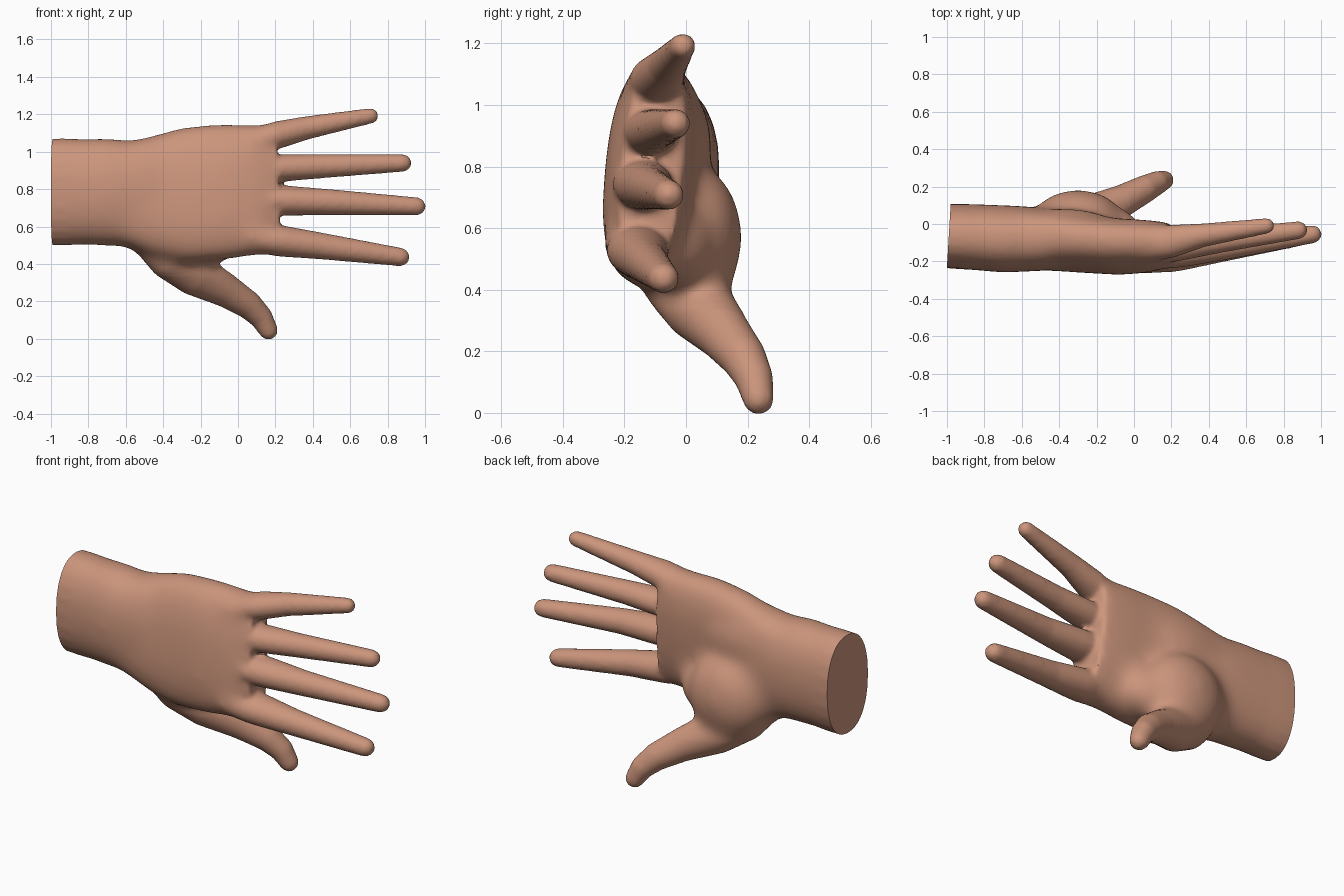
import bpy, bmesh, math
from mathutils import Vector

if "Cube" in bpy.data.objects:
    bpy.data.objects.remove(bpy.data.objects["Cube"])

skin = bpy.data.materials.new("skin")
skin.diffuse_color = (0.60, 0.30, 0.20, 1)
skin.use_nodes = True
skin.node_tree.nodes["Principled BSDF"].inputs["Base Color"].default_value = skin.diffuse_color

bm = bmesh.new()
SEG = 24


def loft(stations, power=2.0, shear=0.0, tip=False):
    """Closed tube through stations (x, y, z, depth radius, side radius)."""
    pts = [Vector(s[:3]) for s in stations]
    radii = [(s[3], s[4]) for s in stations]
    tans = [(pts[min(i + 1, len(pts) - 1)] - pts[max(i - 1, 0)]).normalized()
            for i in range(len(pts))]
    if tip:                                   # rounded end
        p, t, (a, b) = pts[-1], tans[-1], radii[-1]
        for ang in (0.4, 0.8, 1.15, 1.45):
            pts.append(p + t * b * math.sin(ang))
            radii.append((a * math.cos(ang), b * math.cos(ang)))
            tans.append(t)
    rings = []
    for p, t, (rd, rs) in zip(pts, tans, radii):
        side = t.cross(Vector((0, 1, 0))).normalized()
        depth = side.cross(t).normalized()
        ring = []
        for k in range(SEG):
            c, s = math.cos(math.tau * k / SEG), math.sin(math.tau * k / SEG)
            c = math.copysign(abs(c) ** (2 / power), c)
            s = math.copysign(abs(s) ** (2 / power), s)
            v = p + depth * rd * c + side * rs * s
            v.y += shear * (v.z - p.z)
            ring.append(bm.verts.new(v))
        rings.append(ring)
    for r0, r1 in zip(rings, rings[1:]):
        for k in range(SEG):
            j = (k + 1) % SEG
            bm.faces.new((r0[k], r0[j], r1[j], r1[k]))
    bm.faces.new(rings[0][::-1])
    bm.faces.new(rings[-1])


def mound(center, radii):
    """Fleshy ellipsoid pad."""
    res = bmesh.ops.create_uvsphere(bm, u_segments=24, v_segments=16, radius=1)
    for v in res["verts"]:
        v.co = Vector(center) + Vector([a * b for a, b in zip(v.co, radii)])


# forearm stump, wrist and palm
loft([(-1.08, -0.06, 0.785, 0.17, 0.285), (-0.85, -0.07, 0.785, 0.177, 0.287),
      (-0.70, -0.08, 0.785, 0.182, 0.292), (-0.60, -0.08, 0.777, 0.178, 0.285)
      , (-0.45, -0.085, 0.770, 0.165, 0.32)], power=2.25)
loft([(-0.64, -0.08, 0.777, 0.16, 0.26), (-0.45, -0.09, 0.768, 0.155, 0.325),
      (-0.28, -0.105, 0.770, 0.15, 0.365), (-0.08, -0.122, 0.787, 0.145, 0.367),
      (0.08, -0.118, 0.795, 0.135, 0.355), (0.21, -0.105, 0.80, 0.105, 0.335)],
     power=2.5, shear=0.09)
# thumb pad and heel of the palm
mound((-0.30, 0.03, 0.57), (0.24, 0.155, 0.235))
mound((-0.14, -0.03, 0.55), (0.18, 0.125, 0.15))
mound((-0.42, -0.02, 0.66), (0.25, 0.125, 0.22))
mound((-0.38, -0.03, 0.88), (0.30, 0.115, 0.17))

# fingers: base, middle and tip points with base / tip radii
for base, mid, end, r0, r1 in (
        ((0.05, -0.17, 0.545), (0.45, -0.135, 0.495), (0.868, -0.072, 0.437), 0.087, 0.050),
        ((0.05, -0.15, 0.745), (0.50, -0.12, 0.730), (0.955, -0.055, 0.708), 0.084, 0.049),
        ((0.05, -0.13, 0.905), (0.45, -0.09, 0.923), (0.880, -0.033, 0.940), 0.077, 0.048),
        ((0.05, -0.12, 1.050), (0.37, -0.060, 1.128), (0.710, -0.010, 1.192), 0.078, 0.042)):
    b, m, e = Vector(base), Vector(mid), Vector(end)
    q = b.lerp(m, 0.5)
    rm = r0 * 0.48 + r1 * 0.52
    loft([(*b, r0 * 1.25, r0), (*q, r0 * 1.12, r0 * 0.95),
          (*m, rm * 1.07, rm * 1.05), (*e, r1, r1)], tip=True)

# thumb
loft([(-0.52, -0.07, 0.60, 0.10, 0.12), (-0.36, -0.02, 0.455, 0.14, 0.14),
      (-0.22, 0.045, 0.345, 0.115, 0.122), (-0.06, 0.125, 0.255, 0.087, 0.09),
      (0.06, 0.188, 0.178, 0.074, 0.075), (0.127, 0.222, 0.110, 0.063, 0.063),
      (0.162, 0.235, 0.046, 0.052, 0.052)], tip=True)

bmesh.ops.recalc_face_normals(bm, faces=bm.faces[:])
mesh = bpy.data.meshes.new("hand_parts")
bm.to_mesh(mesh)
bm.free()
parts = bpy.data.objects.new("hand_parts", mesh)
bpy.context.collection.objects.link(parts)

# fuse the parts into one skin and soften the joins
rem = parts.modifiers.new("fuse", "REMESH")
rem.mode = "VOXEL"
rem.voxel_size = 0.013
smo = parts.modifiers.new("soften", "SMOOTH")
smo.factor = 0.5
smo.iterations = 7
fused = bpy.data.meshes.new_from_object(
    parts.evaluated_get(bpy.context.evaluated_depsgraph_get()))
bpy.data.objects.remove(parts)

bm = bmesh.new()
bm.from_mesh(fused)
# blend the pads into the palm, more strongly away from fingers and thumb
for step in range(5):
    inset = step * 0.02
    area = [v for v in bm.verts if -0.92 + inset < v.co.x < 0.20 - inset
            and v.co.z > 0.34 + inset]
    for _ in range(12):
        bmesh.ops.smooth_vert(bm, verts=area, factor=0.5,
                              use_axis_x=True, use_axis_y=True, use_axis_z=True)
# flat cut across the wrist
bmesh.ops.bisect_plane(bm, geom=bm.verts[:] + bm.edges[:] + bm.faces[:],
                       plane_co=(-0.99, -0.06, 0.785), plane_no=(-1, 0.06, 0),
                       clear_outer=True)
bmesh.ops.holes_fill(bm, edges=[e for e in bm.edges if e.is_boundary], sides=0)
bmesh.ops.recalc_face_normals(bm, faces=bm.faces[:])
bm.to_mesh(fused)
bm.free()

fused.materials.clear()
fused.materials.append(skin)
hand = bpy.data.objects.new("hand", fused)
bpy.context.collection.objects.link(hand)
bpy.context.view_layer.objects.active = hand
hand.select_set(True)
bpy.ops.object.shade_smooth_by_angle(angle=math.radians(45))
